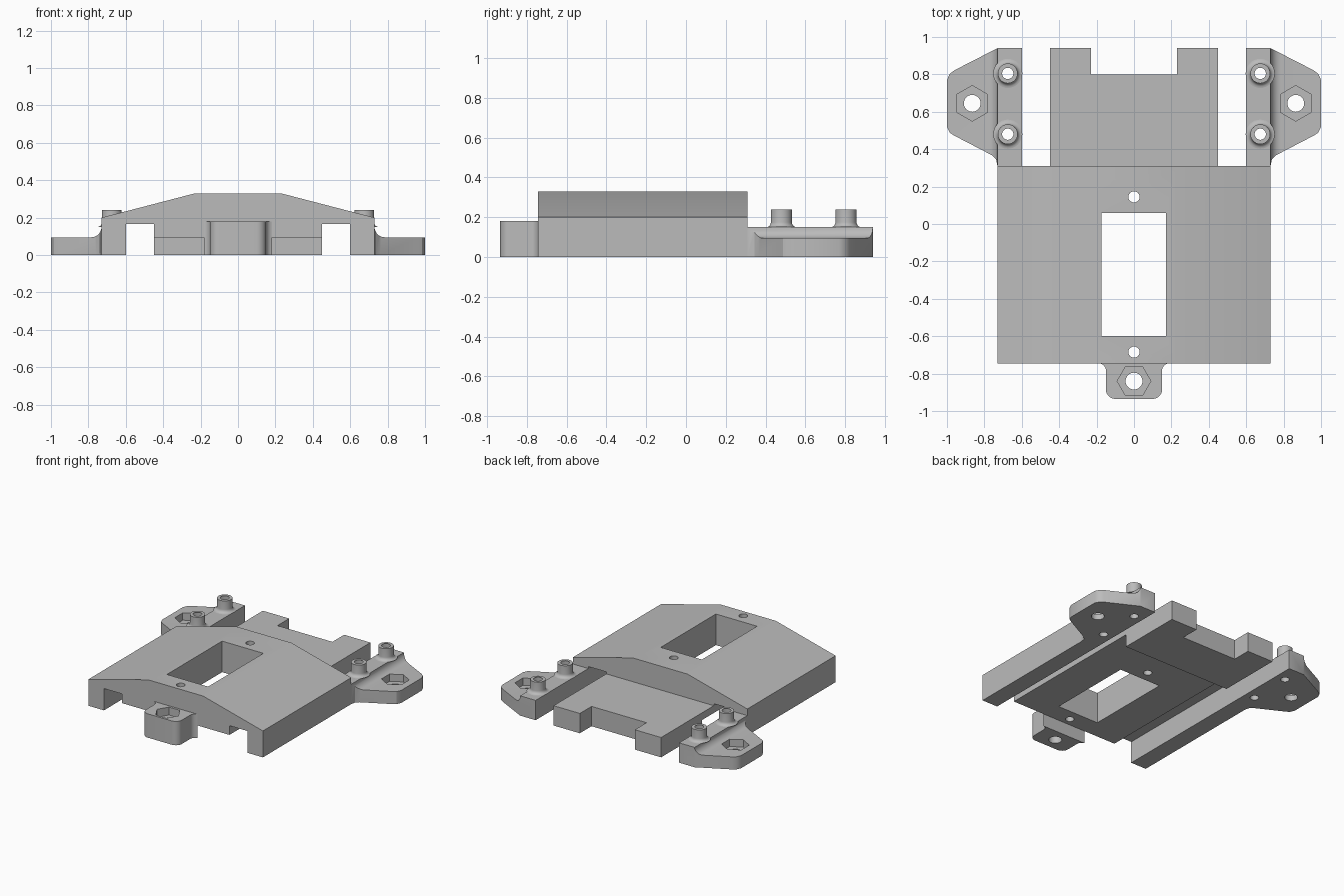
import bpy, bmesh, math
from mathutils import Vector

if "Cube" in bpy.data.objects:
    bpy.data.objects.remove(bpy.data.objects["Cube"])

grey = bpy.data.materials.new("plain grey")
grey.diffuse_color = (0.5, 0.5, 0.5, 1)
grey.use_nodes = True
grey.node_tree.nodes["Principled BSDF"].inputs["Base Color"].default_value = grey.diffuse_color


def new_object(name, bm):
    bmesh.ops.recalc_face_normals(bm, faces=bm.faces)
    me = bpy.data.meshes.new(name)
    bm.to_mesh(me)
    bm.free()
    me.materials.append(grey)
    ob = bpy.data.objects.new(name, me)
    bpy.context.collection.objects.link(ob)
    return ob


def prism(name, pts, lo, hi, axis="z"):
    """Extrude an outline: (x, y) along z, or (x, z) along y."""
    bm = bmesh.new()
    place = (lambda a, b: (a, b, lo)) if axis == "z" else (lambda a, b: (a, lo, b))
    face = bm.faces.new([bm.verts.new(place(*p)) for p in pts])
    ext = bmesh.ops.extrude_face_region(bm, geom=[face])
    d = Vector((0, 0, hi - lo)) if axis == "z" else Vector((0, hi - lo, 0))
    bmesh.ops.translate(bm, vec=d, verts=[v for v in ext["geom"] if isinstance(v, bmesh.types.BMVert)])
    return new_object(name, bm)


def arc(cx, cy, r, a0, a1, n=8):
    return [(cx + r * math.cos(math.radians(a0 + (a1 - a0) * i / n)),
             cy + r * math.sin(math.radians(a0 + (a1 - a0) * i / n))) for i in range(n + 1)]


def ring(cx, cy, r, n, start=0):
    return arc(cx, cy, r, start, start + 360, n)[:-1]


def rect(x0, x1, y0, y1):
    return [(x0, y0), (x1, y0), (x1, y1), (x0, y1)]


def activate(ob):
    bpy.ops.object.select_all(action="DESELECT")
    ob.select_set(True)
    bpy.context.view_layer.objects.active = ob


def cut(ob, *cutters):
    for c in cutters:
        activate(ob)
        m = ob.modifiers.new("cut", "BOOLEAN")
        m.operation, m.solver, m.object = "DIFFERENCE", "EXACT", c
        bpy.ops.object.modifier_apply(modifier=m.name)
        bpy.data.objects.remove(c)


def finish(ob, mirrored=False):
    activate(ob)
    if mirrored:
        m = ob.modifiers.new("mirror", "MIRROR")
        m.use_mirror_merge = False
        bpy.ops.object.modifier_apply(modifier=m.name)
    bpy.ops.object.shade_smooth_by_angle(angle=math.radians(30))


def hole(x, y, r, n=32):
    return prism("hole_cutter", ring(x, y, r, n), -0.1, 0.5)


# Sloped cover with side legs, rail channels and a raised underside
half = [(0.23, 0.33), (0.73, 0.2), (0.73, 0), (0.6, 0), (0.6, 0.165), (0.45, 0.165), (0.45, 0.095)]
cover = prism("cover", half + [(-x, z) for x, z in reversed(half)], -0.745, 0.31, "y")
cut(cover, prism("window_cutter", rect(-0.175, 0.17, -0.6, 0.06), -0.1, 0.5),
    hole(0, 0.145, 0.03), hole(0, -0.685, 0.03))
finish(cover)

# Notched rear tongue, stepped lower underneath
notch = [(0.45, 0.31), (0.45, 0.94), (0.23, 0.94), (0.23, 0.8)]
tongue = prism("rear_tongue", notch + [(-x, y) for x, y in reversed(notch)], 0, 0.15)
cut(tongue, prism("step_cutter", rect(-0.6, 0.6, 0.2, 0.45), -0.1, 0.095))
finish(tongue)

# Mounting ears: rail and flange in one outline, blended by a fillet
outline = ([(0.6, 0.31), (0.73, 0.31), (0.737, 0.345), (0.76, 0.368), (0.96, 0.472),
            (0.985, 0.488), (1.0, 0.52), (1.0, 0.77), (0.985, 0.803), (0.96, 0.822),
            (0.73, 0.94), (0.6, 0.94)])
ear = prism("mounting_ears", outline, 0, 0.15)
fillet = arc(0.785, 0.15, 0.055, 180, 270)
cut(ear, prism("fillet_cutter", fillet + [(1.1, 0.095), (1.1, 0.25), (0.73, 0.25)], 0.2, 1.1, "y"),
    prism("nut_cutter", ring(0.865, 0.645, 0.095, 6, 30), 0.04, 0.4),
    hole(0.865, 0.645, 0.045), hole(0.675, 0.48, 0.03), hole(0.675, 0.805, 0.03))
finish(ear, True)

# Hollow screw posts with flared feet
for name, y in (("front_posts", 0.48), ("rear_posts", 0.805)):
    bm = bmesh.new()
    prof = [(0.03, 0.15)] + arc(0.078, 0.175, 0.025, 270, 180, 5) + [(0.053, 0.24), (0.03, 0.24)]
    vs = [bm.verts.new((0.675 + r, y, z)) for r, z in prof]
    es = [bm.edges.new((vs[i], vs[i + 1])) for i in range(len(vs) - 1)]
    bmesh.ops.spin(bm, geom=vs + es, cent=(0.675, y, 0), axis=(0, 0, 1), angle=math.tau, steps=32)
    bmesh.ops.remove_doubles(bm, verts=bm.verts, dist=0.0005)
    finish(new_object(name, bm), True)

# Front tab with rounded corners, flared root and nut pocket
side = arc(0.1, -0.885, 0.05, -90, 0) + arc(0.19, -0.785, 0.04, 180, 100)
tab = prism("front_tab", side + [(0.183, -0.745), (-0.183, -0.745)]
            + [(-x, y) for x, y in reversed(side)], 0, 0.18)
cut(tab, prism("nut_cutter", ring(0, -0.84, 0.09, 6), 0.12, 0.4), hole(0, -0.84, 0.045))
finish(tab)
